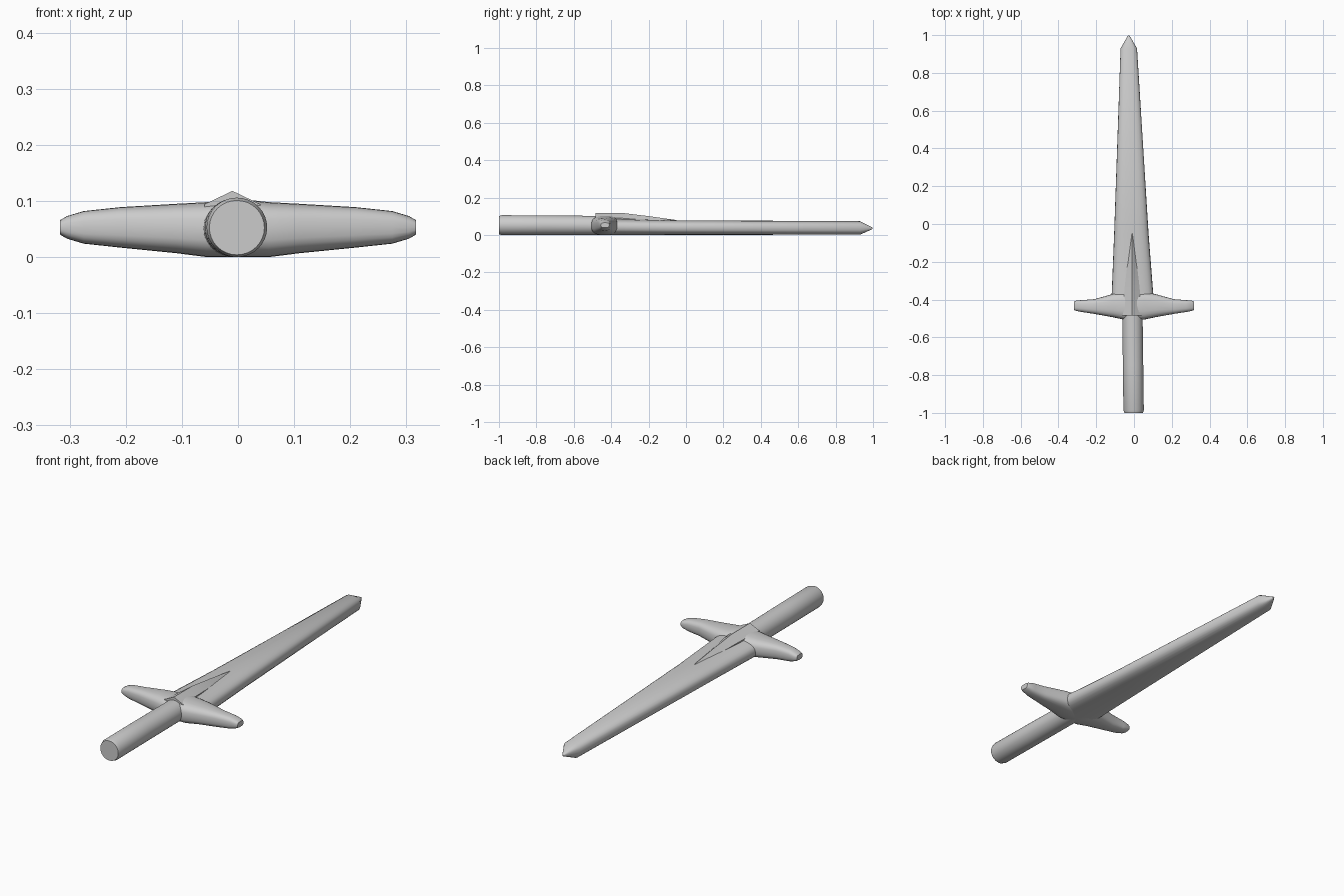
import bpy, bmesh
from math import cos, sin, pi, copysign

if "Cube" in bpy.data.objects:
    bpy.data.objects.remove(bpy.data.objects["Cube"])


def loft(name, axis, sections, power, sides=24, angle=40):
    """Skin rounded-box sections: (station, low, high, z_low, z_high)."""
    bm = bmesh.new()
    rings = []
    for s, a0, a1, z0, z1 in sections:
        ring = []
        for i in range(sides):
            t = 2 * pi * i / sides
            u = copysign(abs(cos(t)) ** power, cos(t))
            v = copysign(abs(sin(t)) ** power, sin(t))
            a = (a0 + a1) / 2 + u * (a1 - a0) / 2
            z = (z0 + z1) / 2 + v * (z1 - z0) / 2
            ring.append(bm.verts.new((a, s, z) if axis == 'Y' else (s, a, z)))
        rings.append(ring)
    for r0, r1 in zip(rings, rings[1:]):
        for i in range(sides):
            j = (i + 1) % sides
            bm.faces.new((r0[i], r0[j], r1[j], r1[i]))
    bm.faces.new(rings[0])
    bm.faces.new(rings[-1])
    return finish(name, bm, angle)


def finish(name, bm, angle):
    bmesh.ops.recalc_face_normals(bm, faces=bm.faces)
    mesh = bpy.data.meshes.new(name)
    bm.to_mesh(mesh)
    bm.free()
    ob = bpy.data.objects.new(name, mesh)
    bpy.context.collection.objects.link(ob)
    bpy.ops.object.select_all(action='DESELECT')
    ob.select_set(True)
    bpy.context.view_layer.objects.active = ob
    bpy.ops.object.shade_smooth_by_angle(angle=angle * pi / 180)
    return ob


# Blade: thick tapering bar with a short pointed tip
loft("blade", 'Y', [
    (-0.44, -0.122, 0.105, 0.0, 0.088),
    (-0.37, -0.118, 0.102, 0.0, 0.086),
    (-0.05, -0.105, 0.077, 0.001, 0.079),
    (0.93, -0.071, 0.016, 0.002, 0.074),
    (0.998, -0.032, -0.024, 0.032, 0.040)], power=0.75)

# Grip: round bar with a softened butt end
loft("grip", 'Y', [
    (-1.0, -0.051, 0.047, 0.004, 0.101),
    (-0.985, -0.056, 0.052, 0.0, 0.106),
    (-0.75, -0.059, 0.049, 0.0, 0.105),
    (-0.44, -0.062, 0.045, 0.0, 0.102)], power=1.0, sides=32)

# Crossguard: wide bar thinning towards blunt ends
half = [(0.0, -0.508, -0.362, 0.0, 0.104),
        (0.055, -0.506, -0.362, 0.0, 0.098),
        (0.11, -0.494, -0.370, 0.007, 0.095),
        (0.21, -0.476, -0.398, 0.017, 0.089),
        (0.275, -0.466, -0.403, 0.024, 0.082),
        (0.305, -0.460, -0.405, 0.033, 0.073),
        (0.317, -0.456, -0.410, 0.040, 0.066)]
left = [(-s[0],) + s[1:] for s in reversed(half[1:])]
loft("crossguard", 'X', left + half, power=0.7)

# Spine: peaked ridge running from the guard onto the blade
bm = bmesh.new()
rings = [[bm.verts.new((x - 0.01, y, z)) for x, z in
          ((-w, 0.06), (-w, low), (0, top), (w, low), (w, 0.06))]
         for y, w, low, top in ((-0.485, 0.05, 0.094, 0.118), (-0.34, 0.04, 0.09, 0.118),
                                (-0.2, 0.024, 0.079, 0.101), (-0.05, 0.006, 0.075, 0.080))]
for r0, r1 in zip(rings, rings[1:]):
    for i in range(5):
        j = (i + 1) % 5
        bm.faces.new((r0[i], r0[j], r1[j], r1[i]))
bm.faces.new(rings[0])
bm.faces.new(rings[-1])
finish("spine", bm, 30)
